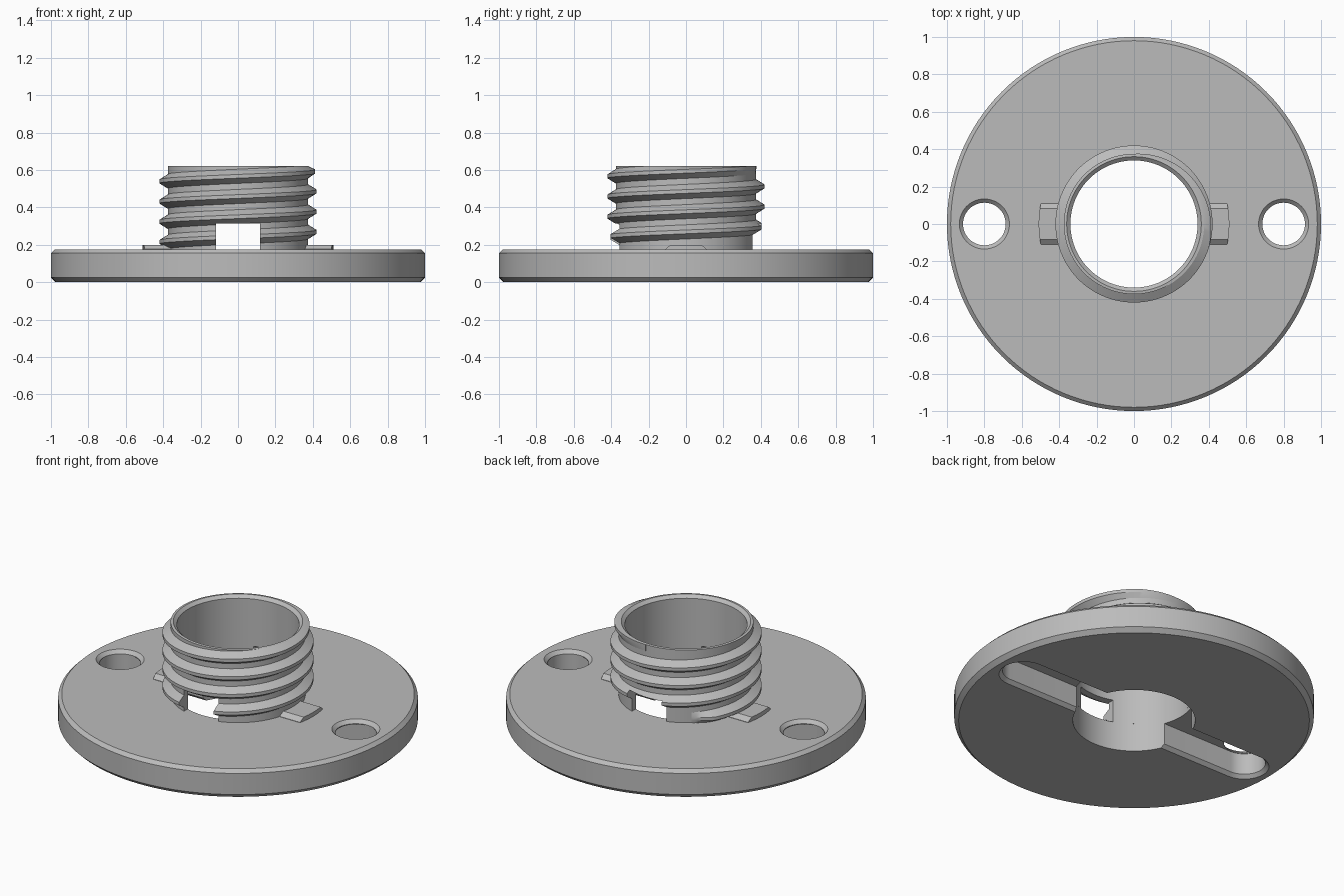
import bpy, bmesh, math
from math import pi, cos, sin

default = bpy.data.objects.get("Cube")
if default:
    bpy.data.objects.remove(default, do_unlink=True)

grey = bpy.data.materials.new("plain_grey")
grey.use_nodes = True
colour = (0.5, 0.5, 0.5, 1)
grey.diffuse_color = colour
grey.node_tree.nodes["Principled BSDF"].inputs["Base Color"].default_value = colour


def loft(name, rings, closed=False):
    """Skin equal-length rings; closed joins last to first, otherwise cap both ends."""
    bm = bmesh.new()
    rows = [[bm.verts.new(p) for p in ring] for ring in rings]
    n = len(rows[0])
    pairs = list(zip(rows, rows[1:])) + ([(rows[-1], rows[0])] if closed else [])
    for a, b in pairs:
        for i in range(n):
            j = (i + 1) % n
            bm.faces.new((a[i], a[j], b[j], b[i]))
    if not closed:
        bm.faces.new(rows[0])
        bm.faces.new(rows[-1])
    bmesh.ops.recalc_face_normals(bm, faces=bm.faces)
    mesh = bpy.data.meshes.new(name)
    bm.to_mesh(mesh)
    bm.free()
    obj = bpy.data.objects.new(name, mesh)
    bpy.context.collection.objects.link(obj)
    mesh.materials.append(grey)
    return obj


def circle(r, z, x=0, n=96):
    return [(x + r * cos(2 * pi * i / n), r * sin(2 * pi * i / n), z) for i in range(n)]


def stadium(r, z, half=0.8, n=24):
    pts = []
    for side in (0, 1):
        for i in range(n + 1):
            a = -pi / 2 + pi * (i / n + side)
            pts.append((half * (1 - 2 * side) + r * cos(a), r * sin(a), z))
    return pts


def cut(obj, cutter):
    cutter.hide_render = True
    cutter.hide_set(True)
    mod = obj.modifiers.new(cutter.name, "BOOLEAN")
    mod.operation = "DIFFERENCE"
    mod.solver = "EXACT"
    mod.object = cutter


def apply_cuts(obj):
    graph = bpy.context.evaluated_depsgraph_get()
    mesh = bpy.data.meshes.new_from_object(obj.evaluated_get(graph))
    obj.modifiers.clear()
    obj.data = mesh


# Flange disc: chamfered rims and central bore
TOP = 0.175
profile = [(0.34, 0), (0.975, 0), (1, 0.025), (1, 0.155), (0.98, TOP), (0.34, TOP)]
flange = loft("flange", [circle(r, z, n=128) for r, z in profile], closed=True)

# Underside channel joining the bore to the screw holes
channel = loft("channel_cutter", [stadium(r, z) for r, z in
                                  [(0.158, -0.02), (0.118, 0.02), (0.118, 0.15)]])
cut(flange, channel)
cutters = [channel]

# Countersunk screw holes
for side, label in ((1, "left"), (-1, "right")):
    hole = loft(label + "_hole_cutter", [circle(r, z, 0.8 * side, 48) for r, z in
                [(0.114, 0.13), (0.114, 0.155), (0.154, 0.195)]])
    cut(flange, hole)
    cutters.append(hole)

# Hollow neck
profile = [(0.34, TOP), (0.375, TOP), (0.375, 0.62), (0.36, 0.622), (0.34, 0.605)]
neck = loft("neck", [circle(r, z) for r, z in profile], closed=True)

# Helical thread, fading out at the rim
PITCH, START, END, STEPS = 0.108, -2.64, 1.25, 96
rings = []
for i in range(int((END - START) * STEPS) + 1):
    turn = START + i / STEPS
    a = 2 * pi * turn
    z = 0.485 + PITCH * turn
    fade = max(0.02, min(1, (END - turn) / 0.3, (turn - START) / 0.05 + 0.02))
    crest = 0.375 + 0.045 * fade
    section = [(0.36, -0.038), (0.375, -0.038), (crest, -0.01),
               (crest, 0.01), (0.375, 0.038), (0.36, 0.038)]
    rings.append([(r * cos(a), r * sin(a), min(z + h, 0.62 + h * 0.01)) for r, h in section])
thread = loft("thread", rings)

# Windows through the front and back of the neck
window = loft("window_cutter", [[(x, y, z) for x, y in
              ((-0.117, -1), (0.117, -1), (0.117, 1), (-0.117, 1))] for z in (0.1, 0.315)])
cutters.append(window)
for part in (neck, thread):
    cut(part, window)

# Curved raised tabs with sloping ends, either side of the neck
tabs = []
for side, label in ((0, "left"), (pi, "right")):
    rings = []
    for y, z in [(-0.11, 0.177), (-0.082, 0.2), (-0.04, 0.2), (0, 0.2),
                 (0.04, 0.2), (0.082, 0.2), (0.11, 0.177)]:
        ring = []
        for r, h in ((0.36, 0.165), (0.51, 0.165), (0.51, z), (0.36, z)):
            x = math.sqrt(r * r - y * y)
            ring.append((x * cos(side), y * cos(side), h))
        rings.append(ring)
    tabs.append(loft(label + "_tab", rings))

bpy.context.view_layer.update()
for part in (flange, neck, thread):
    apply_cuts(part)
for cutter in cutters:
    bpy.data.objects.remove(cutter, do_unlink=True)

# Smooth curved walls, keep edges crisp
bpy.ops.object.select_all(action="DESELECT")
for part in [flange, neck, thread] + tabs:
    part.select_set(True)
    bpy.context.view_layer.objects.active = part
bpy.ops.object.shade_smooth_by_angle(angle=math.radians(25))
